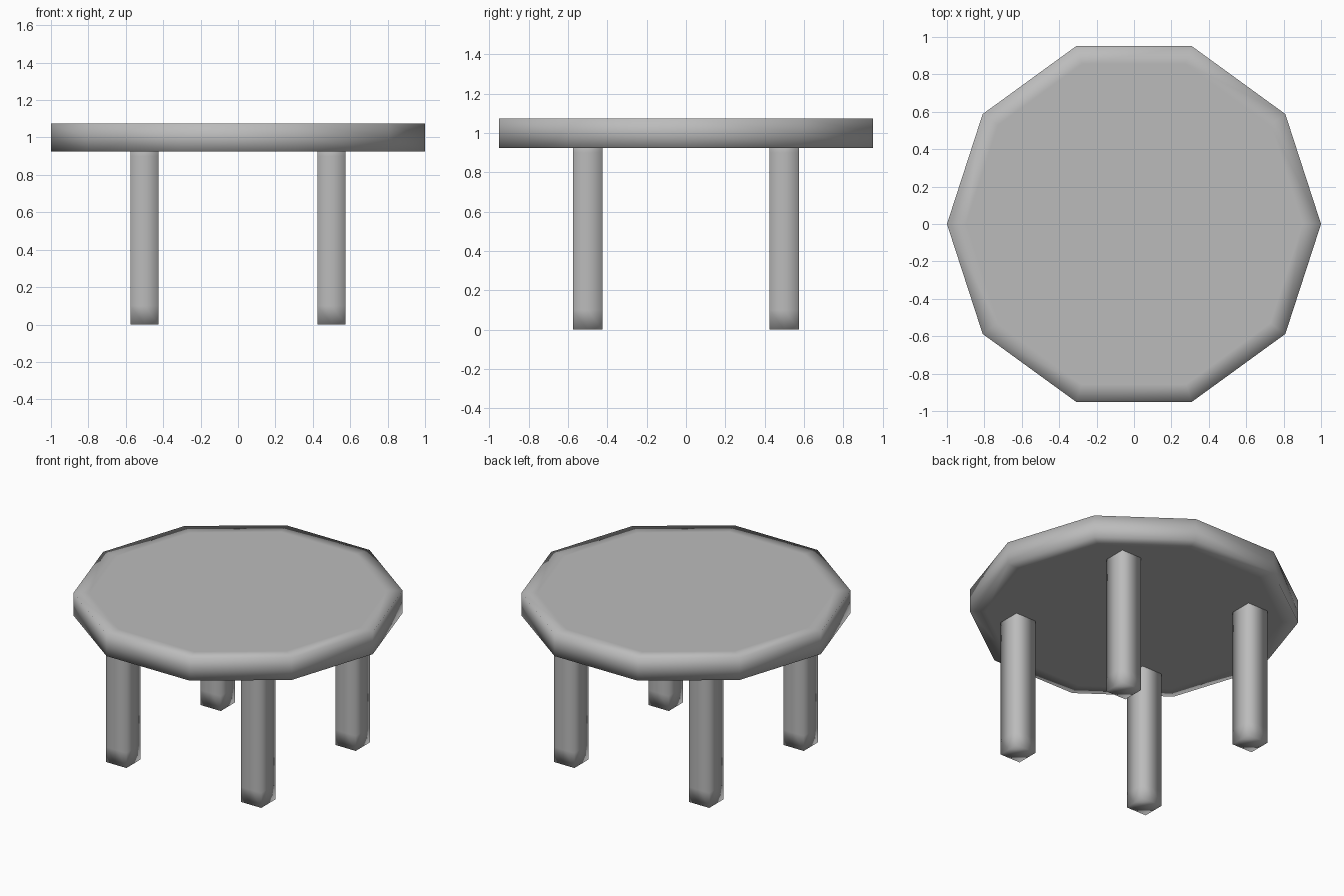
import bpy
import bmesh

cube = bpy.data.objects.get("Cube")
if cube:
    bpy.data.objects.remove(cube, do_unlink=True)

# Plain grey for the whole table
GREY = (0.5, 0.5, 0.5, 1)
grey = bpy.data.materials.new("plain grey")
grey.use_nodes = True
grey.diffuse_color = GREY
grey.node_tree.nodes["Principled BSDF"].inputs["Base Color"].default_value = GREY


def prism(name, sides, radius, turn, bottom, top, centre=(0, 0), rim=0, cuts=()):
    """Upright prism, softly shaded, with optional inset ends and extra edge loops."""
    bpy.ops.mesh.primitive_cylinder_add(
        vertices=sides, radius=radius, depth=top - bottom,
        location=(*centre, (top + bottom) / 2), rotation=(0, 0, turn))
    obj = bpy.context.object
    obj.name = name
    bpy.ops.object.transform_apply(location=True, rotation=True, scale=True)
    bm = bmesh.new()
    bm.from_mesh(obj.data)
    if rim:
        ends = [f for f in bm.faces if abs(f.normal.z) > 0.9]
        bmesh.ops.inset_individual(bm, faces=ends, thickness=rim)
    for point, normal in cuts:
        bmesh.ops.bisect_plane(bm, geom=bm.verts[:] + bm.edges[:] + bm.faces[:],
                               plane_co=point, plane_no=normal)
    bm.to_mesh(obj.data)
    bm.free()
    obj.data.materials.append(grey)
    obj.data.shade_smooth()
    return obj


# Ten-sided top, with a corner on each end of the x axis
QUARTER = 1.570796
Z = (0, 0, 1)
prism("tabletop", 10, 1.0, QUARTER, 0.925, 1.075, rim=0.1, cuts=[((0, 0, 1.0), Z)])

# Four square legs, running slightly into the top
for depth_name, y in (("front", -0.5), ("back", 0.5)):
    for side_name, x in (("left", 0.5), ("right", -0.5)):
        prism(f"{depth_name}_{side_name}_leg", 4, 0.075 * 2 ** 0.5, QUARTER / 2,
              0, 1.0, centre=(x, y),
              cuts=[((x, y, 0), (1, 0, 0)), ((x, y, 0), (0, 1, 0)),
                    ((0, 0, 0.1), Z), ((0, 0, 0.9), Z)])
